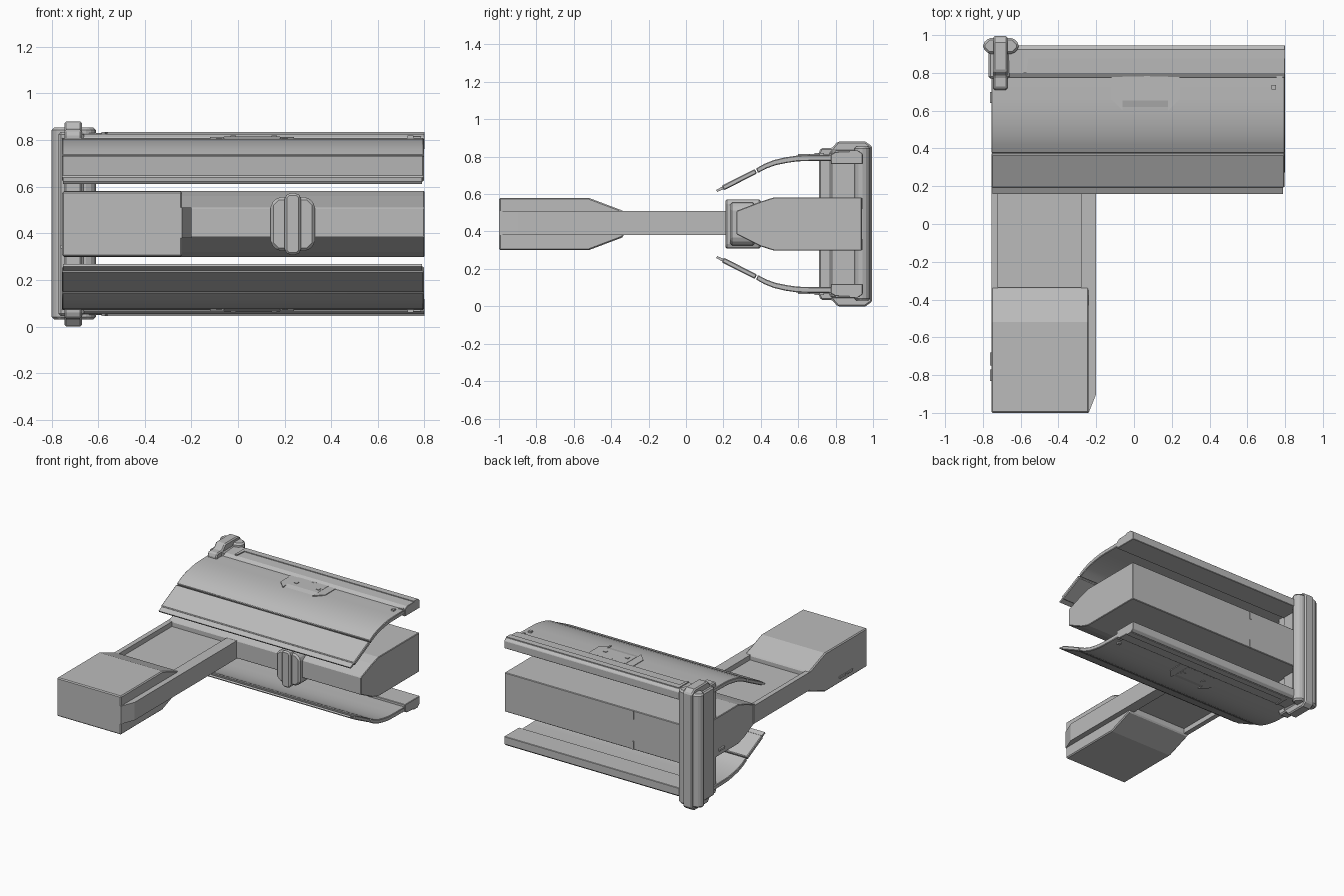
import bpy, bmesh, math
from mathutils import Vector

MID = 0.44  # height of the horizontal symmetry plane

grey = bpy.data.materials.new("light_grey")
grey.diffuse_color = (0.5, 0.5, 0.5, 1)


def prism(name, pts, axis, a, b, bevel=0.0, flip=False, smooth=False):
    """Extrude a 2D outline along an axis; flip mirrors it about MID."""
    def place(p, t):
        v = {"x": (t, p[0], p[1]), "y": (p[0], t, p[1]), "z": (p[0], p[1], t)}[axis]
        return Vector((v[0], v[1], 2 * MID - v[2] if flip else v[2]))
    bm = bmesh.new()
    lo = [bm.verts.new(place(p, a)) for p in pts]
    hi = [bm.verts.new(place(p, b)) for p in pts]
    n = len(pts)
    bm.faces.new(lo)
    bm.faces.new(hi)
    for i in range(n):
        j = (i + 1) % n
        bm.faces.new((lo[i], lo[j], hi[j], hi[i]))
    bmesh.ops.recalc_face_normals(bm, faces=bm.faces)
    me = bpy.data.meshes.new(name)
    bm.to_mesh(me)
    bm.free()
    me.materials.append(grey)
    ob = bpy.data.objects.new(name, me)
    bpy.context.collection.objects.link(ob)
    if bevel:
        m = ob.modifiers.new("edge", "BEVEL")
        m.width, m.segments, m.limit_method = bevel, 1, "ANGLE"
        m.angle_limit = math.radians(40)
    if smooth:
        bpy.ops.object.select_all(action="DESELECT")
        ob.select_set(True)
        bpy.context.view_layer.objects.active = ob
        bpy.ops.object.shade_smooth_by_angle(angle=math.radians(25))
    return ob


def box(name, x, y, z, bevel=0.0, flip=False):
    return prism(name, [(x[0], y[0]), (x[1], y[0]), (x[1], y[1]), (x[0], y[1])],
                 "z", z[0], z[1], bevel, flip)


def octagon(x0, x1, y0, y1, c):
    return [(x0 + c, y0), (x1 - c, y0), (x1, y0 + c), (x1, y1 - c),
            (x1 - c, y1), (x0 + c, y1), (x0, y1 - c), (x0, y0 + c)]


# central body running the full width
prism("body", [(0.27, 0.385), (0.27, 0.51), (0.40, 0.56), (0.47, 0.582), (0.94, 0.582),
               (0.94, 0.298), (0.47, 0.298), (0.40, 0.32)], "x", -0.75, 0.80, 0.004)

# arm: end block with tapered back, side rails and sunken panel
prism("arm_block", [(-1, 0.30), (-1, 0.58), (-0.52, 0.58), (-0.335, 0.51),
                    (-0.335, 0.37), (-0.52, 0.30)], "x", -0.755, -0.24, 0.007)
prism("arm_rail_right", [(-0.28, -1), (-0.24, -1), (-0.20, -0.90), (-0.20, 0.30), (-0.28, 0.30)],
      "z", 0.38, 0.51)
box("arm_rail_left", (-0.755, -0.72), (-0.40, 0.30), (0.38, 0.51))
box("arm_panel", (-0.73, -0.27), (-0.40, 0.30), (0.415, 0.475))

# clip wrapped around the front of the body
prism("clip_plate", octagon(0.14, 0.33, 0.325, 0.555, 0.03), "y", 0.235, 0.37, 0.012)
prism("clip_spine", octagon(0.20, 0.27, 0.308, 0.572, 0.015), "y", 0.21, 0.40, 0.01)

# upright post at the back left
prism("post_plate", octagon(-0.80, -0.61, 0.90, 0.985, 0.03), "z", 0.03, 0.855, 0.012)
prism("post_spine", [(0.81, 0.0), (0.96, 0.0), (0.995, 0.025), (0.995, 0.855), (0.96, 0.88),
                     (0.81, 0.88), (0.78, 0.845), (0.72, 0.845), (0.71, 0.82), (0.71, 0.06),
                     (0.72, 0.035), (0.78, 0.035)], "x", -0.745, -0.67, 0.008)
box("post_core", (-0.77, -0.66), (0.77, 0.92), (0.045, 0.835), 0.01)

# upper and lower curved shells, mirrored about the middle
outer = [(0.375, 0.737), (0.42, 0.762), (0.47, 0.782), (0.53, 0.796), (0.59, 0.805),
         (0.66, 0.808), (0.78, 0.809)]
inner = [(0.78, 0.778), (0.66, 0.777), (0.595, 0.775), (0.54, 0.767), (0.48, 0.755),
         (0.43, 0.737), (0.385, 0.713)]
for flip, side in ((False, "upper"), (True, "lower")):
    prism(side + "_shell", outer + inner, "x", -0.755, 0.797, 0.004, flip, True)
    prism(side + "_shell_flap", [(0.192, 0.645), (0.368, 0.734), (0.379, 0.71), (0.203, 0.62)],
          "x", -0.755, 0.797, 0.005, flip)
    prism(side + "_shell_lip", [(0.16, 0.622), (0.205, 0.645), (0.212, 0.63), (0.167, 0.612)],
          "x", -0.75, 0.79, 0, flip)
    prism(side + "_rail", [(0.775, 0.76), (0.775, 0.811), (0.80, 0.826), (0.925, 0.83),
                           (0.945, 0.815), (0.945, 0.76)], "x", -0.75, 0.80, 0.003, flip)
    prism(side + "_rail_plate", [(-0.585, 0.80), (-0.57, 0.80), (-0.56, 0.875), (0.80, 0.875),
                                 (0.80, 0.92), (-0.585, 0.92)], "z", 0.825, 0.834, 0, flip)
    # flat pad sloping down to the curved shell, with bolts
    pad = [(0.595, 0.79), (0.61, 0.804), (0.655, 0.815), (0.78, 0.815), (0.78, 0.79)]
    prism(side + "_pad", pad, "x", -0.06, 0.18, 0, flip)
    for s in (-1, 1):
        prism(side + "_pad_wing", [(0.06 + s * 0.12, 0.60), (0.06 + s * 0.18, 0.66),
                                   (0.06 + s * 0.18, 0.78), (0.06 + s * 0.12, 0.78)],
              "z", 0.79, 0.813, 0, flip)
    for x, y in ((-0.02, 0.70), (0.155, 0.70), (0.74, 0.725)):
        box(side + "_bolt", (x - 0.012, x + 0.012), (y - 0.012, y + 0.012), (0.80, 0.819), 0, flip)
    # small tabs along the hinge line
    for x in (-0.73, 0.07, 0.77):
        box(side + "_tab", (x - 0.016, x + 0.016), (0.765, 0.785), (0.79, 0.816), 0, flip)

# thin vents on the left side
for y0, y1 in ((-0.83, -0.77), (-0.75, -0.68), (0.64, 0.70)):
    box("side_vent", (-0.762, -0.745), (y0, y1), (0.335, 0.35))
# seam notches on the back of the body
for z0 in (0.30, 0.52):
    box("back_seam", (-0.24, -0.225), (0.935, 0.944), (z0, z0 + 0.06))
